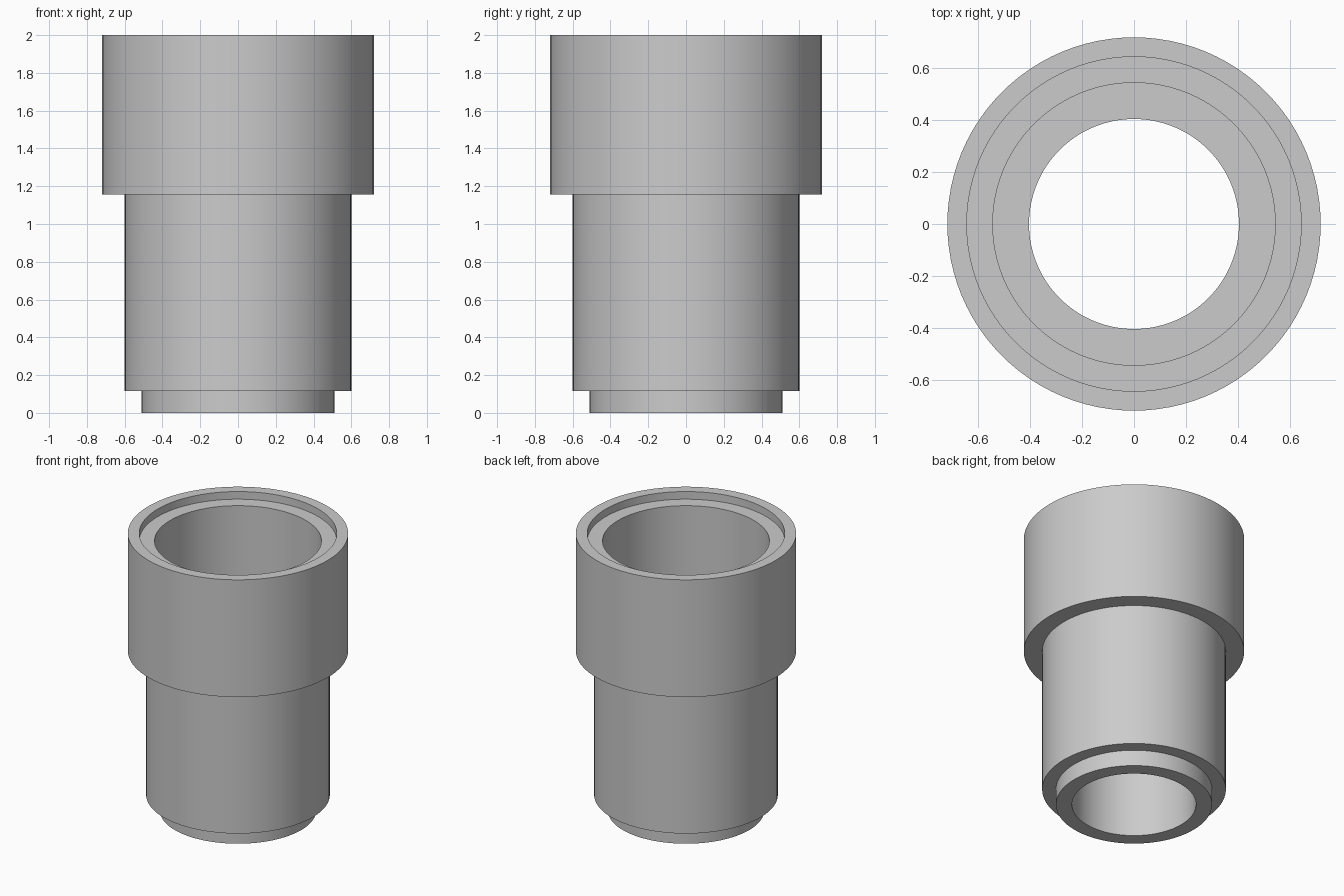
import bpy
import bmesh
from math import cos, sin, tau, radians

cube = bpy.data.objects.get("Cube")
if cube:
    bpy.data.objects.remove(cube, do_unlink=True)

SEGMENTS = 96

grey = bpy.data.materials.new("light_grey")
grey.use_nodes = True
colour = (0.6, 0.6, 0.6, 1)
grey.diffuse_color = colour
grey.node_tree.nodes["Principled BSDF"].inputs["Base Color"].default_value = colour


def lathe(name, profile, material):
    """Revolve a closed (radius, height) profile about z."""
    bm = bmesh.new()
    rings = [[bm.verts.new((r * cos(tau * i / SEGMENTS), r * sin(tau * i / SEGMENTS), z))
              for i in range(SEGMENTS)] for r, z in profile]
    for a, b in zip(rings, rings[1:] + rings[:1]):
        for i in range(SEGMENTS):
            j = (i + 1) % SEGMENTS
            bm.faces.new((a[i], a[j], b[j], b[i]))
    bmesh.ops.recalc_face_normals(bm, faces=bm.faces[:])
    mesh = bpy.data.meshes.new(name)
    bm.to_mesh(mesh)
    bm.free()
    mesh.materials.append(material)
    obj = bpy.data.objects.new(name, mesh)
    bpy.context.collection.objects.link(obj)
    bpy.ops.object.select_all(action="DESELECT")
    obj.select_set(True)
    bpy.context.view_layer.objects.active = obj
    bpy.ops.object.shade_smooth_by_angle(angle=radians(30))
    return obj


# Stepped hollow sleeve
lathe("stepped_sleeve", [
    # outside: spigot, body, collar
    (0.51, 0), (0.51, 0.115), (0.6, 0.115), (0.6, 1.155), (0.72, 1.155), (0.72, 2),
    # inside: rim recess, wide socket, narrow bore
    (0.645, 2), (0.645, 1.945), (0.545, 1.945), (0.545, 1.155), (0.405, 1.155), (0.405, 0),
], grey)
